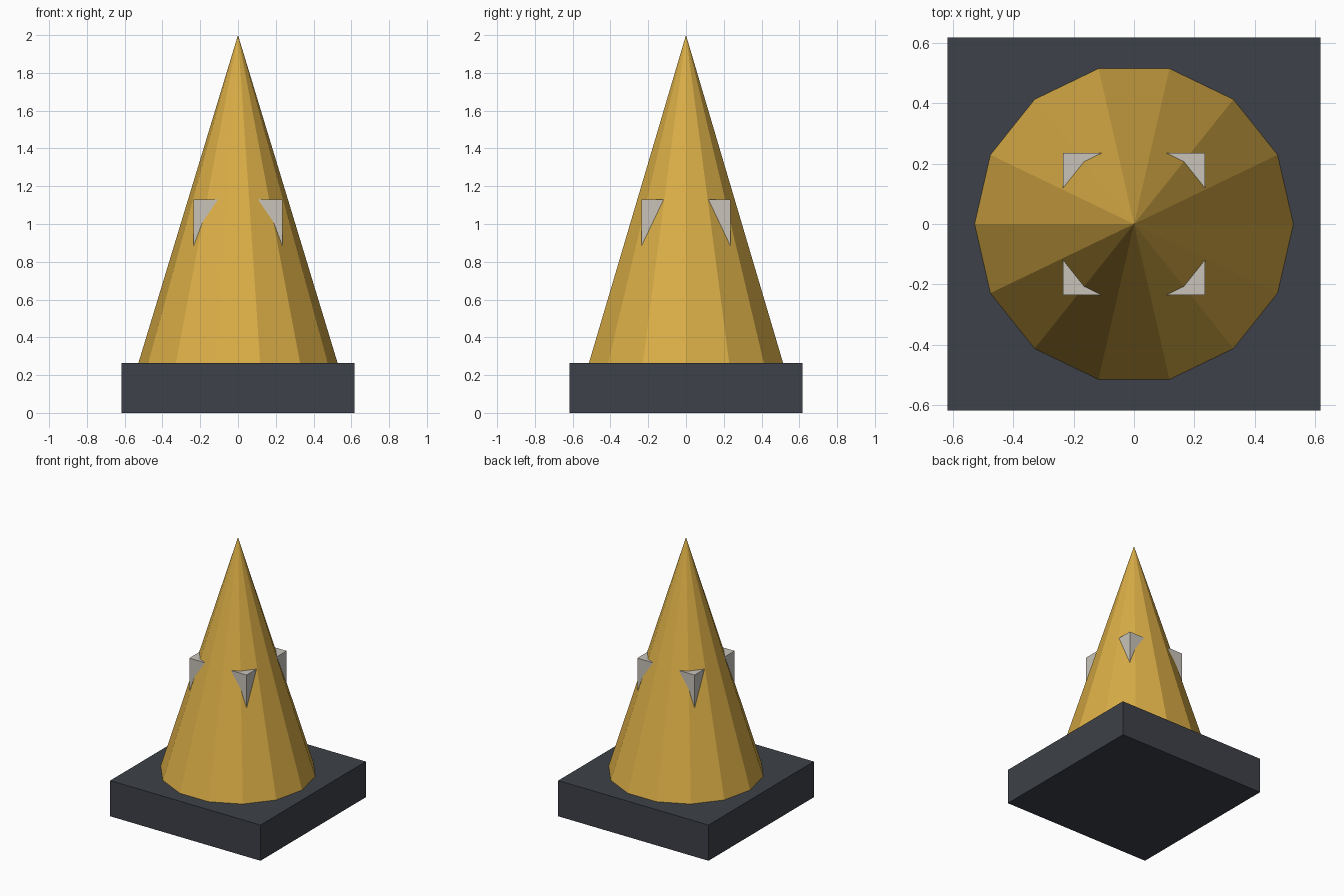
import bpy
import math

cube = bpy.data.objects.get("Cube")
if cube:
    bpy.data.objects.remove(cube, do_unlink=True)


def make_material(name, rgb):
    mat = bpy.data.materials.new(name)
    mat.use_nodes = True
    color = (*rgb, 1.0)
    mat.diffuse_color = color
    mat.node_tree.nodes["Principled BSDF"].inputs["Base Color"].default_value = color
    return mat


def finish(name, mat):
    obj = bpy.context.object
    obj.name = name
    obj.data.materials.append(mat)
    bpy.ops.object.transform_apply(location=False, rotation=True, scale=True)
    return obj


def add_box(name, width, bottom, top, mat):
    bpy.ops.mesh.primitive_cube_add(size=1, location=(0, 0, (bottom + top) / 2))
    bpy.context.object.scale = (width, width, top - bottom)
    return finish(name, mat)


slate = make_material("dark slate", (0.047, 0.053, 0.065))
gold = make_material("golden yellow", (0.70, 0.42, 0.062))
stone = make_material("pale stone", (0.58, 0.55, 0.49))

BASE_TOP = 0.265
HEIGHT = 2.0

# Square plinth
add_box("base", 1.234, 0, BASE_TOP, slate)

# Faceted spire, with a corner pointing along +x
bpy.ops.mesh.primitive_cone_add(
    vertices=14, radius1=0.527, radius2=0, depth=HEIGHT - BASE_TOP,
    location=(0, 0, (BASE_TOP + HEIGHT) / 2), rotation=(0, 0, math.pi / 2))
finish("spire", gold)

# Block set inside the spire, only its corners break through
add_box("corner_block", 0.47, 0.66, 1.13, stone)
